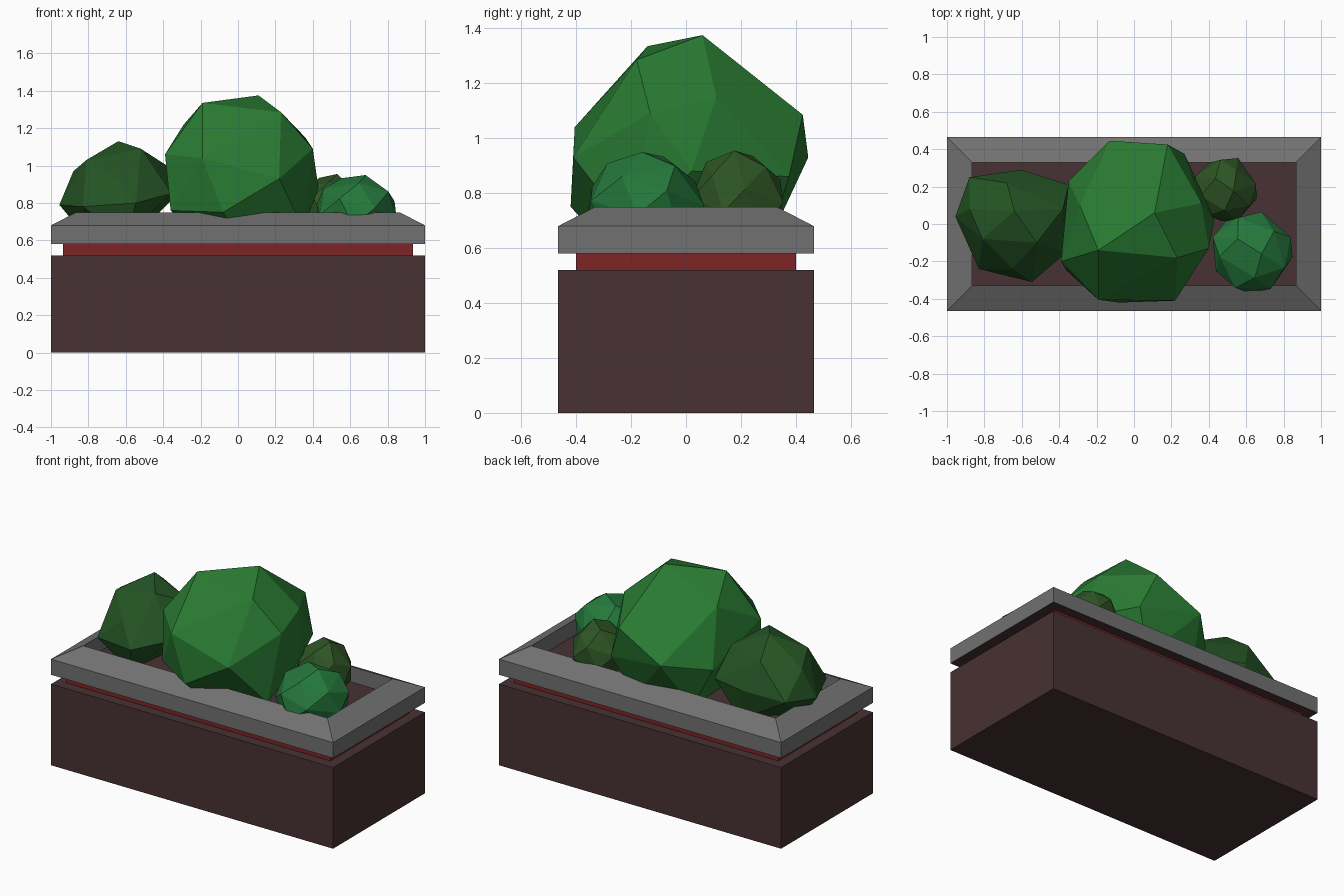
import bpy, bmesh, math, random
from mathutils import Vector

if "Cube" in bpy.data.objects:
    bpy.data.objects.remove(bpy.data.objects["Cube"])


def material(name, rgb):
    m = bpy.data.materials.new(name)
    m.diffuse_color = (*rgb, 1)
    m.use_nodes = True
    m.node_tree.nodes["Principled BSDF"].inputs["Base Color"].default_value = m.diffuse_color
    return m


BROWN = material("dark brown", (0.065, 0.031, 0.033))
RED = material("red band", (0.205, 0.018, 0.019))
GRAY = material("stone gray", (0.165, 0.165, 0.165))
GREEN = material("bright green", (0.022, 0.195, 0.032))
DARK_GREEN = material("dark green", (0.018, 0.09, 0.018))
FRESH_GREEN = material("fresh green", (0.018, 0.19, 0.045))
OLIVE = material("olive green", (0.027, 0.09, 0.018))


def finish(name, bm, *mats):
    bmesh.ops.recalc_face_normals(bm, faces=bm.faces[:])
    me = bpy.data.meshes.new(name)
    bm.to_mesh(me)
    bm.free()
    for m in mats:
        me.materials.append(m)
    ob = bpy.data.objects.new(name, me)
    bpy.context.collection.objects.link(ob)
    return ob


def box(name, hx, hy, z0, z1, mat):
    bm = bmesh.new()
    bmesh.ops.create_cube(bm, size=1)
    for v in bm.verts:
        v.co = (v.co.x * 2 * hx, v.co.y * 2 * hy, z0 + (v.co.z + 0.5) * (z1 - z0))
    return finish(name, bm, mat)


def bush(name, points, mat):
    """Faceted bush: convex hull with nearly flat neighbours merged."""
    bm = bmesh.new()
    for p in points:
        bm.verts.new(p)
    bmesh.ops.convex_hull(bm, input=bm.verts[:])
    bmesh.ops.delete(bm, geom=[v for v in bm.verts if not v.link_faces], context='VERTS')
    bmesh.ops.dissolve_limit(bm, angle_limit=math.radians(10),
                             verts=bm.verts[:], edges=bm.edges[:])
    return finish(name, bm, mat)


def blob(center, radii, n, seed):
    """Slightly jittered spiral of points on an ellipsoid."""
    rnd = random.Random(seed)
    pts = []
    for i in range(n):
        z = 1 - 2 * (i + 0.3) / n
        r = math.sqrt(1 - z * z)
        a = i * 2.39996 + rnd.uniform(-0.15, 0.15)
        k = rnd.uniform(0.98, 1.06)
        pts.append([c + s * k * d for c, s, d in
                    zip(center, radii, (r * math.cos(a), r * math.sin(a), z))])
    return pts


# Planter body, recessed band and soil
box("planter_base", 1.0, 0.465, 0, 0.52, BROWN)
box("recessed_band", 0.935, 0.4, 0.52, 0.58, RED)
box("soil", 0.865, 0.335, 0.581, 0.65, BROWN)

# Stone rim: rectangular loops joined into a closed ring
bm = bmesh.new()
profile = [(0, 0.58), (0, 0.68), (0.135, 0.75), (0.135, 0.58)]
loops = [[bm.verts.new((sx * (1 - d), sy * (0.465 - d), z))
          for sx, sy in ((-1, -1), (1, -1), (1, 1), (-1, 1))] for d, z in profile]
for i in range(4):
    a, b = loops[i], loops[(i + 1) % 4]
    for j in range(4):
        k = (j + 1) % 4
        f = bm.faces.new((a[j], a[k], b[k], b[j]))
        f.material_index = 1 if i == 3 else 0   # brown underside
finish("stone_rim", bm, GRAY, BROWN)

# Large central bush
bush("large_bush", [
    (0.11, 0.06, 1.375), (-0.19, -0.14, 1.335), (0.23, -0.18, 1.285),
    (0.36, 0.11, 1.15), (0.40, -0.13, 1.09), (0.18, 0.425, 1.085),
    (-0.13, 0.445, 0.93), (-0.19, -0.405, 1.04), (0.22, -0.41, 0.93),
    (-0.08, -0.42, 0.75), (-0.39, -0.20, 1.06), (-0.29, 0.10, 1.22),
    (0.43, 0.02, 0.88), (0.27, 0.375, 0.86), (-0.35, 0.23, 0.88),
    (-0.36, -0.25, 0.76), (0.35, -0.2, 0.66), (0.15, 0.3, 0.62),
    (-0.22, 0.25, 0.62), (0.0, -0.3, 0.62)], GREEN)

# Dark bush on the left
bush("left_bush", [
    (-0.64, 0.07, 1.13), (-0.52, -0.10, 1.09), (-0.81, -0.08, 1.03),
    (-0.88, 0.08, 0.97), (-0.38, 0.08, 1.0), (-0.68, 0.22, 1.02),
    (-0.60, 0.29, 0.84), (-0.88, 0.25, 0.82), (-0.955, 0.04, 0.79),
    (-0.83, -0.24, 0.78), (-0.65, -0.24, 0.94), (-0.545, -0.31, 0.80),
    (-0.36, -0.15, 0.85), (-0.35, 0.21, 0.82), (-0.83, 0.0, 0.64),
    (-0.6, -0.23, 0.62), (-0.55, 0.23, 0.62)], DARK_GREEN)

# Two small bushes on the right
bush("small_front_bush", blob((0.63, -0.155, 0.76), (0.22, 0.22, 0.19), 22, 3), FRESH_GREEN)
bush("small_back_bush", blob((0.49, 0.18, 0.77), (0.17, 0.175, 0.18), 22, 8), OLIVE)
